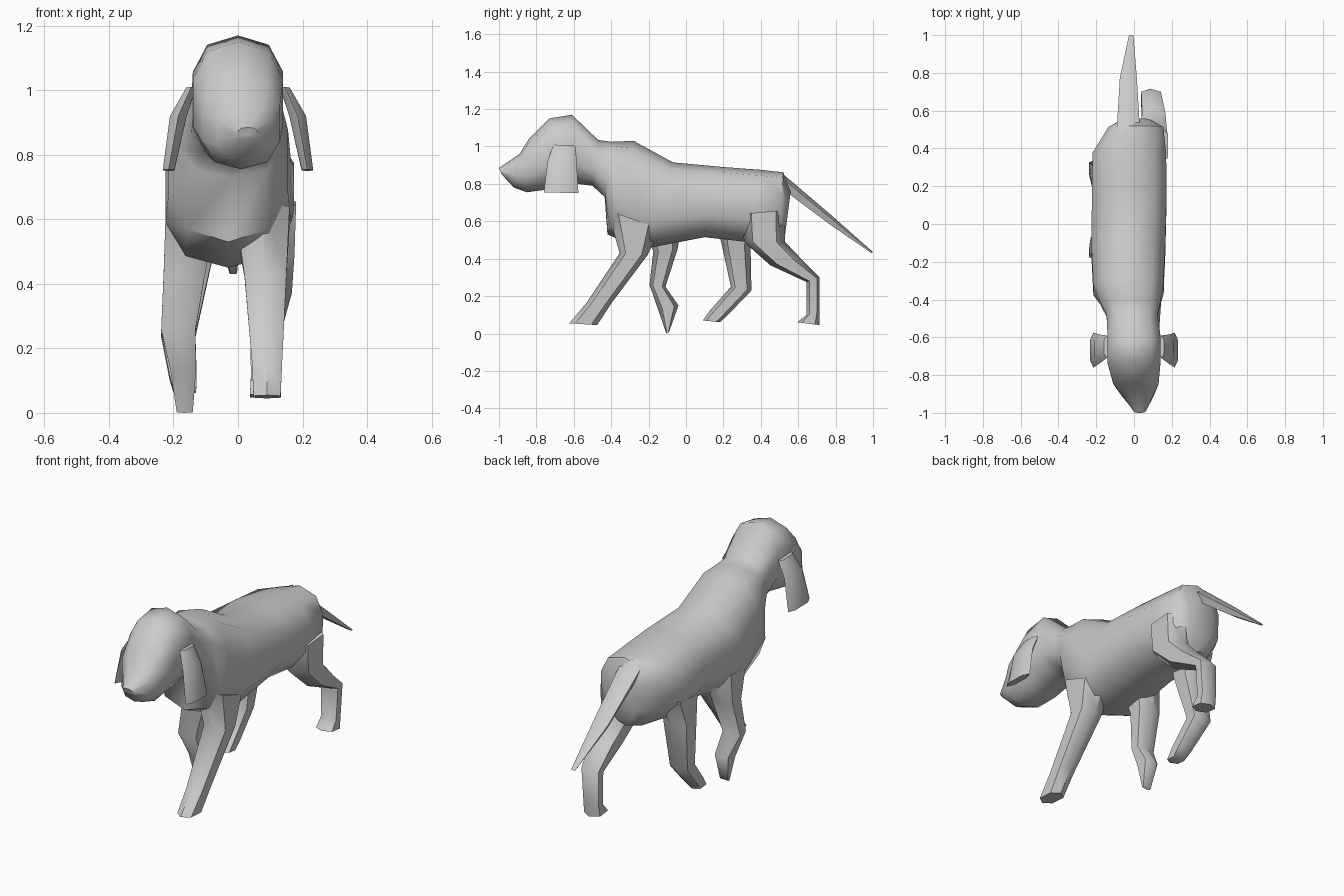
import bpy, math

def loft(name, rings, n=6, power=0.8):
    """Skin oval rings. Ring = (centre x, half width, (y, z) of one edge, (y, z) of the opposite edge)."""
    verts, faces = [], []
    angles = [2 * math.pi * k / n for k in range(n)]
    peak = max(abs(math.sin(a)) ** power for a in angles)
    for cx, w, a, b in rings:
        for t in angles:
            s, c = math.sin(t), math.cos(t)
            x = cx + w * math.copysign(abs(s) ** power, s) / peak
            f = (1 - math.copysign(abs(c) ** power, c)) / 2
            verts.append((x, a[0] + (b[0] - a[0]) * f, a[1] + (b[1] - a[1]) * f))
    for r in range(len(rings) - 1):
        for k in range(n):
            j = (k + 1) % n
            faces.append((r * n + k, r * n + j, (r + 1) * n + j, (r + 1) * n + k))
    faces.append(tuple(range(n)))
    faces.append(tuple(range((len(rings) - 1) * n, len(rings) * n)))
    mesh = bpy.data.meshes.new(name)
    mesh.from_pydata(verts, [], faces)
    obj = bpy.data.objects.new(name, mesh)
    bpy.context.collection.objects.link(obj)
    bpy.ops.object.select_all(action='DESELECT')
    bpy.context.view_layer.objects.active = obj
    obj.select_set(True)
    bpy.ops.object.mode_set(mode='EDIT')
    bpy.ops.mesh.select_all(action='SELECT')
    bpy.ops.mesh.normals_make_consistent(inside=False)
    bpy.ops.object.mode_set(mode='OBJECT')
    bpy.ops.object.shade_smooth_by_angle(angle=math.radians(55))
    return obj

# Head, neck and trunk in one skin, nose to rump
loft("body", [
    (0.03, 0.03, (-1.00, 0.885), (-0.985, 0.85)),
    (0.02, 0.085, (-0.89, 0.96), (-0.92, 0.78)),
    (0.01, 0.12, (-0.84, 1.04), (-0.85, 0.755)),
    (0.00, 0.14, (-0.73, 1.15), (-0.74, 0.77)),
    (0.00, 0.14, (-0.61, 1.17), (-0.58, 0.80)),
    (-0.01, 0.135, (-0.47, 1.035), (-0.50, 0.79)),
    (-0.02, 0.16, (-0.40, 1.025), (-0.435, 0.73)),
    (-0.03, 0.185, (-0.28, 1.03), (-0.42, 0.53)),
    (-0.03, 0.195, (-0.07, 0.915), (-0.24, 0.45)),
    (-0.025, 0.198, (0.20, 0.89), (0.10, 0.515)),
    (-0.025, 0.195, (0.40, 0.875), (0.32, 0.49)),
    (0.01, 0.145, (0.52, 0.862), (0.50, 0.48)),
    (0.01, 0.08, (0.56, 0.76), (0.53, 0.53)),
], n=10)

# Tail
loft("tail", [
    (-0.03, 0.06, (0.51, 0.86), (0.55, 0.74)),
    (-0.03, 0.045, (0.78, 0.63), (0.76, 0.585)),
    (-0.015, 0.012, (1.00, 0.435), (0.99, 0.43)),
], n=5)

# Front leg reaching forward
loft("front_leg_forward", [
    (0.075, 0.085, (-0.42, 0.66), (-0.14, 0.56)),
    (0.085, 0.065, (-0.355, 0.43), (-0.205, 0.42)),
    (0.09, 0.047, (-0.535, 0.16), (-0.40, 0.16)),
    (0.09, 0.042, (-0.625, 0.055), (-0.475, 0.045)),
])

# Front leg lifted under the body
loft("front_leg_back", [
    (-0.15, 0.075, (-0.24, 0.60), (-0.02, 0.60)),
    (-0.165, 0.065, (-0.175, 0.44), (-0.045, 0.45)),
    (-0.185, 0.053, (-0.195, 0.26), (-0.11, 0.25)),
    (-0.17, 0.040, (-0.15, 0.13), (-0.04, 0.15)),
    (-0.165, 0.025, (-0.105, 0.0), (-0.09, 0.01)),
])

# Hind leg pushing backward
loft("hind_leg_back", [
    (0.10, 0.08, (0.30, 0.64), (0.53, 0.66)),
    (0.10, 0.075, (0.31, 0.49), (0.53, 0.49)),
    (0.105, 0.062, (0.45, 0.365), (0.62, 0.395)),
    (0.09, 0.052, (0.645, 0.275), (0.715, 0.30)),
    (0.085, 0.045, (0.645, 0.10), (0.715, 0.12)),
    (0.085, 0.048, (0.595, 0.06), (0.715, 0.045)),
])

# Hind leg stepping forward
loft("hind_leg_forward", [
    (-0.14, 0.08, (0.16, 0.60), (0.42, 0.62)),
    (-0.15, 0.07, (0.19, 0.48), (0.345, 0.47)),
    (-0.185, 0.053, (0.24, 0.25), (0.35, 0.23)),
    (-0.17, 0.042, (0.13, 0.125), (0.22, 0.095)),
    (-0.165, 0.035, (0.09, 0.07), (0.18, 0.06)),
])

# Hanging ears
for side, name in ((1, "ear_a"), (-1, "ear_b")):
    loft(name, [
        (side * 0.145, 0.015, (-0.71, 1.01), (-0.59, 1.005)),
        (side * 0.185, 0.026, (-0.74, 0.92), (-0.585, 0.92)),
        (side * 0.215, 0.018, (-0.76, 0.755), (-0.575, 0.75)),
    ])
